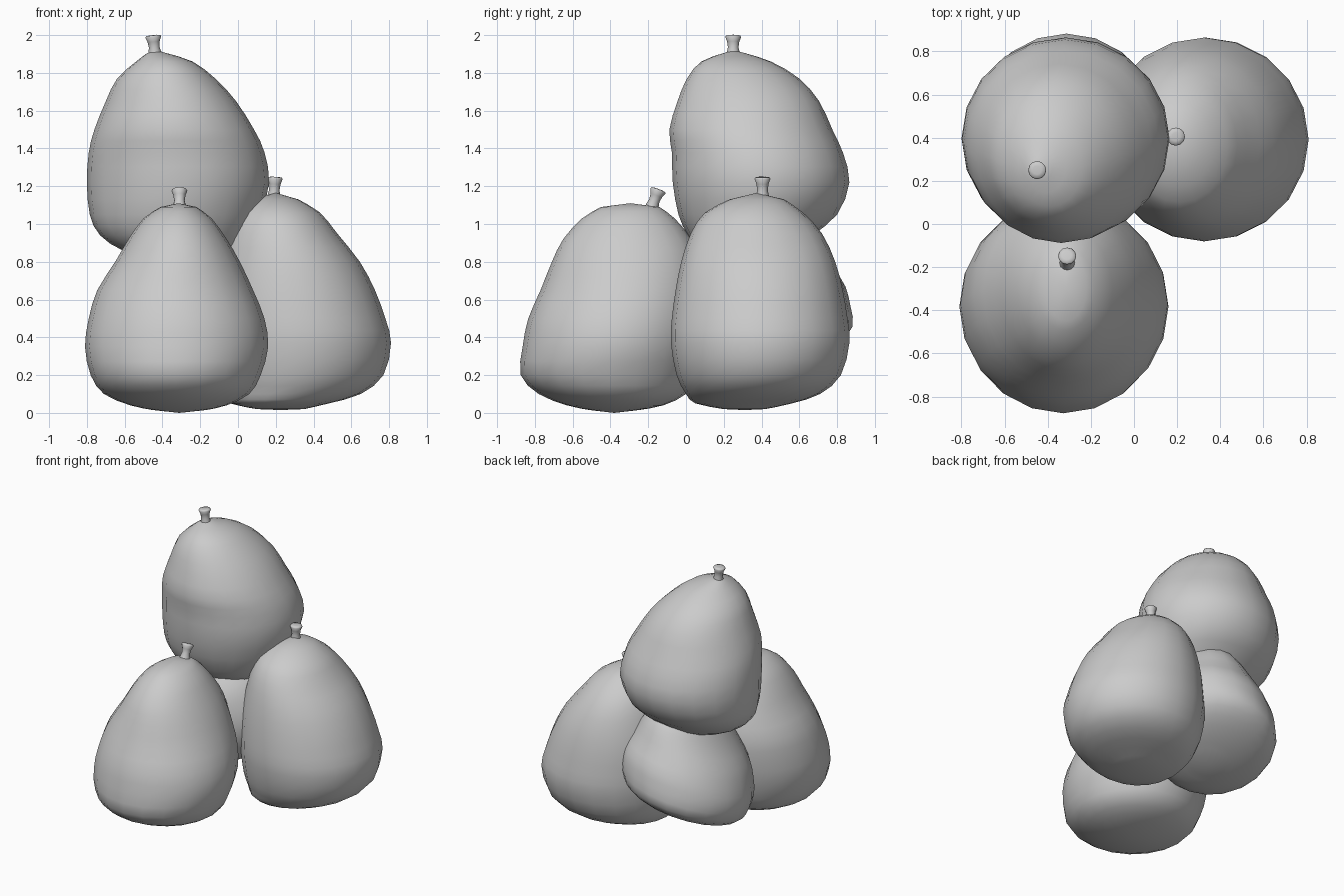
import bpy, bmesh
from math import sin, cos, pi
from mathutils import Vector

if "Cube" in bpy.data.objects:
    bpy.data.objects.remove(bpy.data.objects["Cube"])

SIDES, STEPS = 20, 2


def smooth_rows(rows):
    # Catmull-Rom interpolation between cross-sections
    out = []
    for i in range(len(rows) - 1):
        p0, p1, p2, p3 = (rows[max(0, min(len(rows) - 1, i + k))] for k in (-1, 0, 1, 2))
        for s in range(STEPS):
            t = s / STEPS
            out.append([0.5 * (2 * b + (c - a) * t + (2 * a - 5 * b + 4 * c - d) * t * t
                               + (3 * b - a - 3 * c + d) * t ** 3)
                        for a, b, c, d in zip(p0, p1, p2, p3)])
    return out + [list(rows[-1])]


def pear(name, rows, bottom, top, tilt=0.0, pivot=(0, 0)):
    # each row: height, x min, x max, y min, y max; tilt raises the +x +y side
    bm = bmesh.new()
    rings = []
    for z, x0, x1, y0, y1 in smooth_rows(rows):
        rings.append([bm.verts.new(((x0 + x1) / 2 + (x1 - x0) / 2 * cos(2 * pi * k / SIDES),
                                    (y0 + y1) / 2 + (y1 - y0) / 2 * sin(2 * pi * k / SIDES), z))
                      for k in range(SIDES)])
    for a, b in zip(rings, rings[1:]):
        for k in range(SIDES):
            j = (k + 1) % SIDES
            bm.faces.new((a[k], a[j], b[j], b[k]))
    for ring, z in ((rings[0], bottom), (rings[-1], top)):
        c = sum((v.co for v in ring), Vector()) / SIDES
        tip = bm.verts.new((c.x, c.y, z))
        for k in range(SIDES):
            bm.faces.new((ring[k], ring[(k + 1) % SIDES], tip))
    for v in bm.verts:
        v.co.z += tilt * (v.co.x - pivot[0] + v.co.y - pivot[1]) / 2 ** .5
    finish(name, bm)


def finish(name, bm):
    bmesh.ops.recalc_face_normals(bm, faces=bm.faces)
    me = bpy.data.meshes.new(name)
    bm.to_mesh(me)
    bm.free()
    for p in me.polygons:
        p.use_smooth = True
    bpy.context.collection.objects.link(bpy.data.objects.new(name, me))


def stem(name, base, tip):
    # flared stalk with a rounded end
    base, tip = Vector(base), Vector(tip)
    axis = tip - base
    rot = axis.to_track_quat('Z', 'Y')
    bm = bmesh.new()
    rings = []
    for t, r in ((0, .036), (.35, .028), (.65, .032), (.9, .042), (.97, .038), (1, .02)):
        rings.append([bm.verts.new(base + axis * t + rot @ Vector((r * cos(k * pi / 6), r * sin(k * pi / 6), 0)))
                      for k in range(12)])
    for a, b in zip(rings, rings[1:]):
        for k in range(12):
            j = (k + 1) % 12
            bm.faces.new((a[k], a[j], b[j], b[k]))
    bm.faces.new(rings[-1])
    finish(name, bm)


front = [(.015, -.45, -.17, -.51, -.25), (.04, -.57, -.06, -.63, -.12), (.1, -.71, .06, -.78, 0),
         (.2, -.78, .12, -.875, .06), (.35, -.81, .16, -.865, .1), (.5, -.79, .14, -.835, .12),
         (.65, -.745, .08, -.77, .12), (.8, -.65, .01, -.71, .09), (.92, -.58, -.06, -.65, .03),
         (1.03, -.5, -.14, -.55, -.06), (1.09, -.41, -.22, -.45, -.14)]
right = [(.02, .1, .35, .2, .42), (.05, -.04, .48, .05, .56), (.1, -.09, .65, 0, .71),
         (.2, -.13, .77, -.05, .82), (.37, -.15, .81, -.08, .865), (.5, -.15, .78, -.075, .855),
         (.65, -.14, .725, -.055, .83), (.8, -.11, .645, -.025, .79), (.95, -.065, .525, .025, .72),
         (1.06, -.01, .435, .1, .62), (1.13, .08, .32, .23, .52)]
upper = [(.82, -.45, -.12, .17, .46), (.86, -.61, -.01, .07, .57), (.94, -.73, .06, .01, .67),
         (1.05, -.785, .12, -.04, .8), (1.22, -.8, .165, -.07, .865), (1.38, -.79, .14, -.075, .83),
         (1.5, -.76, .085, -.088, .775), (1.65, -.7, -.01, -.045, .705), (1.77, -.64, -.12, .005, .6),
         (1.86, -.54, -.24, .08, .45), (1.905, -.48, -.38, .2, .31)]
# rear pear is a smaller, raised and tipped mirror of the front one
rear = []
for z, x0, x1, y0, y1 in front:
    lean = -.31 + .05 * max(0, z - .4)
    rear.append((.21 + .74 * z, lean + (x0 + .325) * .92, lean + (x1 + .325) * .92,
                 .42 - (y1 + .38) * .93, .42 - (y0 + .38) * .93))

pear("front_pear", front, 0, 1.11)
pear("right_pear", right, .015, 1.165)
pear("upper_pear", upper, .805, 1.92)
pear("rear_pear", rear, .2, 1.04, .3, (-.31, .42))

stem("front_stem", (-.31, -.18, 1.09), (-.31, -.145, 1.185))
stem("right_stem", (.19, .405, 1.14), (.195, .405, 1.25))
stem("upper_stem", (-.44, .25, 1.9), (-.45, .25, 2.0))
